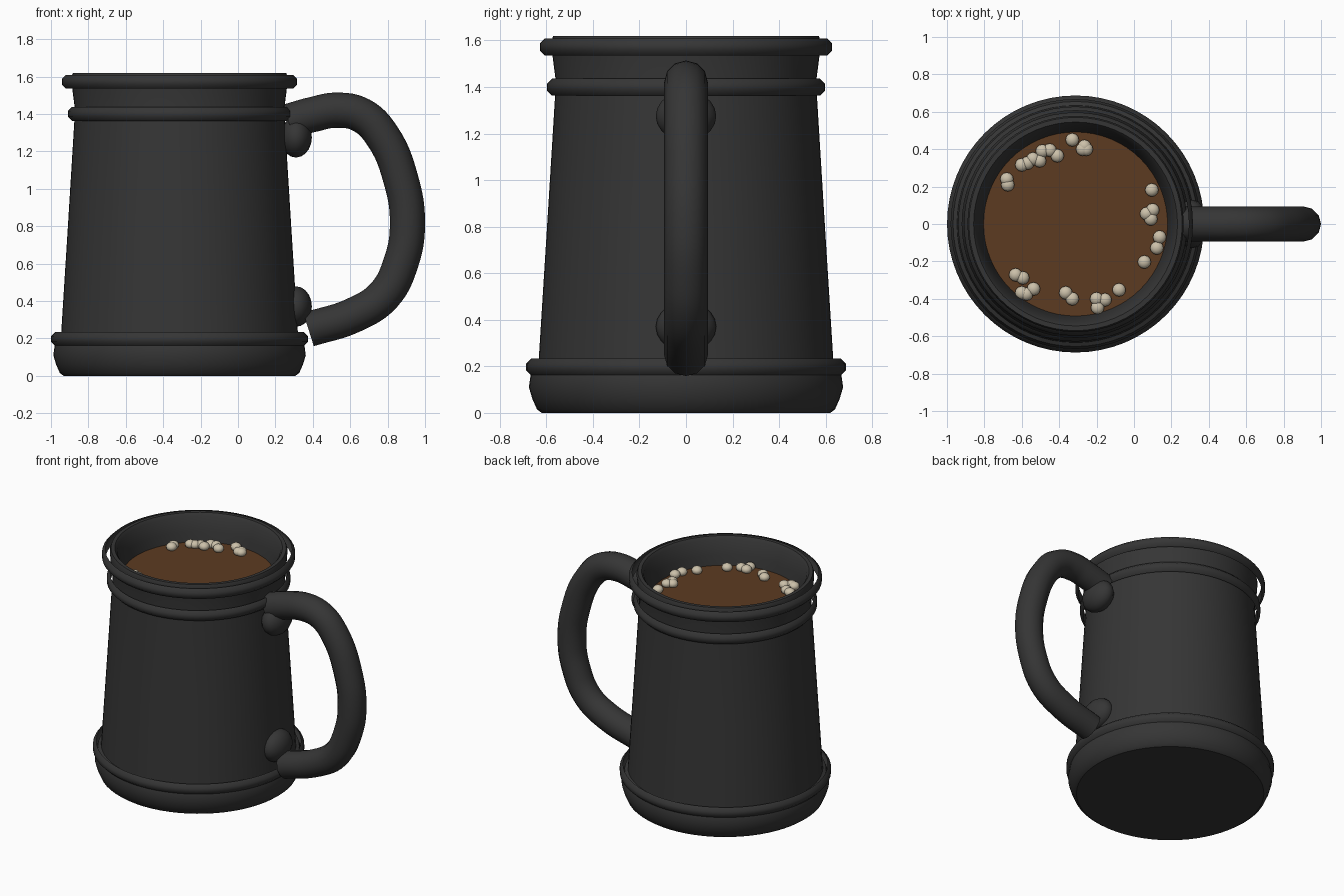
import bpy, bmesh, math

if "Cube" in bpy.data.objects:
    bpy.data.objects.remove(bpy.data.objects["Cube"])

AXIS_X = -0.3125  # centre line of the mug


def material(name, rgb):
    m = bpy.data.materials.new(name)
    m.diffuse_color = (*rgb, 1)
    m.use_nodes = True
    m.node_tree.nodes["Principled BSDF"].inputs["Base Color"].default_value = m.diffuse_color
    return m


DARK = material("charcoal", (0.036, 0.036, 0.036))
BROWN = material("brown drink", (0.108, 0.043, 0.015))
CREAM = material("cream foam", (0.6, 0.53, 0.4))


def finish(obj, mat, angle=35):
    obj.data.materials.clear()
    obj.data.materials.append(mat)
    bpy.ops.object.select_all(action='DESELECT')
    obj.select_set(True)
    bpy.context.view_layer.objects.active = obj
    bpy.ops.object.shade_smooth_by_angle(angle=math.radians(angle))
    return obj


def lathe(name, profile, mat, steps=64, angle=35):
    """Spin a (radius, z) profile round the mug axis."""
    bm = bmesh.new()
    vs = [bm.verts.new((r, 0, z)) for r, z in profile]
    es = [bm.edges.new(p) for p in zip(vs, vs[1:])]
    bmesh.ops.spin(bm, geom=vs + es, cent=(0, 0, 0), axis=(0, 0, 1),
                   angle=math.tau, steps=steps)
    bmesh.ops.remove_doubles(bm, verts=bm.verts, dist=1e-4)
    bmesh.ops.recalc_face_normals(bm, faces=bm.faces)
    me = bpy.data.meshes.new(name)
    bm.to_mesh(me)
    bm.free()
    obj = bpy.data.objects.new(name, me)
    obj.location.x = AXIS_X
    bpy.context.collection.objects.link(obj)
    return finish(obj, mat, angle)


# Mug wall, foot and inner lip
lathe("mug_body", [(0, 0), (0.62, 0), (0.64, 0.015), (0.66, 0.06), (0.675, 0.11),
                   (0.668, 0.16), (0.655, 0.2), (0.634, 0.21), (0.597, 0.8),
                   (0.562, 1.37), (0.56, 1.43), (0.573, 1.53), (0.578, 1.6),
                   (0.57, 1.62), (0.545, 1.62), (0.53, 1.6), (0.505, 1.5),
                   (0.49, 1.42), (0.47, 1.3), (0, 1.3)], DARK)

# Thin raised bands: open outer shells of an eight-sided tube
for name, radius, z in (("base_band", 0.65, 0.197), ("neck_band", 0.56, 1.4),
                        ("rim_band", 0.591, 1.572)):
    arc = [math.radians(a) for a in (-67.5, -22.5, 22.5, 67.5)]
    lathe(name, [(radius + 0.04 * math.cos(a), z + 0.04 * math.sin(a)) for a in arc],
          DARK, angle=50)

# Drink surface
lathe("drink", [(0, 1.432), (0.492, 1.432)], BROWN)

# Handle: tube along a smooth path
path = [(0.27, 1.36), (0.40, 1.397), (0.53, 1.42), (0.66, 1.393), (0.77, 1.285),
        (0.872, 1.045), (0.906, 0.81), (0.873, 0.61), (0.78, 0.43), (0.62, 0.325),
        (0.377, 0.248)]
curve = bpy.data.curves.new("handle", 'CURVE')
curve.dimensions = '3D'
curve.bevel_depth = 0.094
curve.bevel_resolution = 4
curve.resolution_u = 6
spline = curve.splines.new('BEZIER')
spline.bezier_points.add(len(path) - 1)
for p, (x, z) in zip(spline.bezier_points, path):
    p.co = (x, 0, z)
    p.handle_left_type = p.handle_right_type = 'AUTO'
handle = bpy.data.objects.new("handle", curve)
bpy.context.collection.objects.link(handle)
bpy.ops.object.select_all(action='DESELECT')
handle.select_set(True)
bpy.context.view_layer.objects.active = handle
bpy.ops.object.convert(target='MESH')
finish(bpy.context.object, DARK, 50)

# Lugs where the handle meets the wall
for name, z in (("upper_lug", 1.275), ("lower_lug", 0.37)):
    bpy.ops.mesh.primitive_uv_sphere_add(segments=16, ring_count=10, radius=1,
                                         location=(0.31, 0, z))
    lug = bpy.context.object
    lug.name = name
    lug.scale = (0.085, 0.13, 0.108)
    finish(lug, DARK, 50)

# Foam bubbles round the edge of the drink
bubbles = [(-.33, .45), (-.275, .40), (-.255, .40), (-.265, .415), (-.45, .395),
           (-.49, .39), (-.41, .365), (-.54, .348), (-.505, .338), (-.60, .316),
           (-.57, .326), (-.68, .24), (-.675, .21), (.095, .182), (.10, .075),
           (.067, .055), (.09, .027), (.137, -.07), (.122, -.128), (.055, -.203),
           (-.08, -.352), (-.155, -.405), (-.20, -.40), (-.195, -.447),
           (-.365, -.368), (-.33, -.40), (-.633, -.272), (-.595, -.288),
           (-.60, -.368), (-.575, -.374), (-.537, -.347)]
for i, (x, y) in enumerate(bubbles):
    bpy.ops.mesh.primitive_uv_sphere_add(segments=12, ring_count=8, radius=0.036,
                                         location=(x, y, 1.45))
    bubble = bpy.context.object
    bubble.name = f"foam_bubble_{i + 1}"
    bubble.scale.z = 0.8
    finish(bubble, CREAM, 50)
